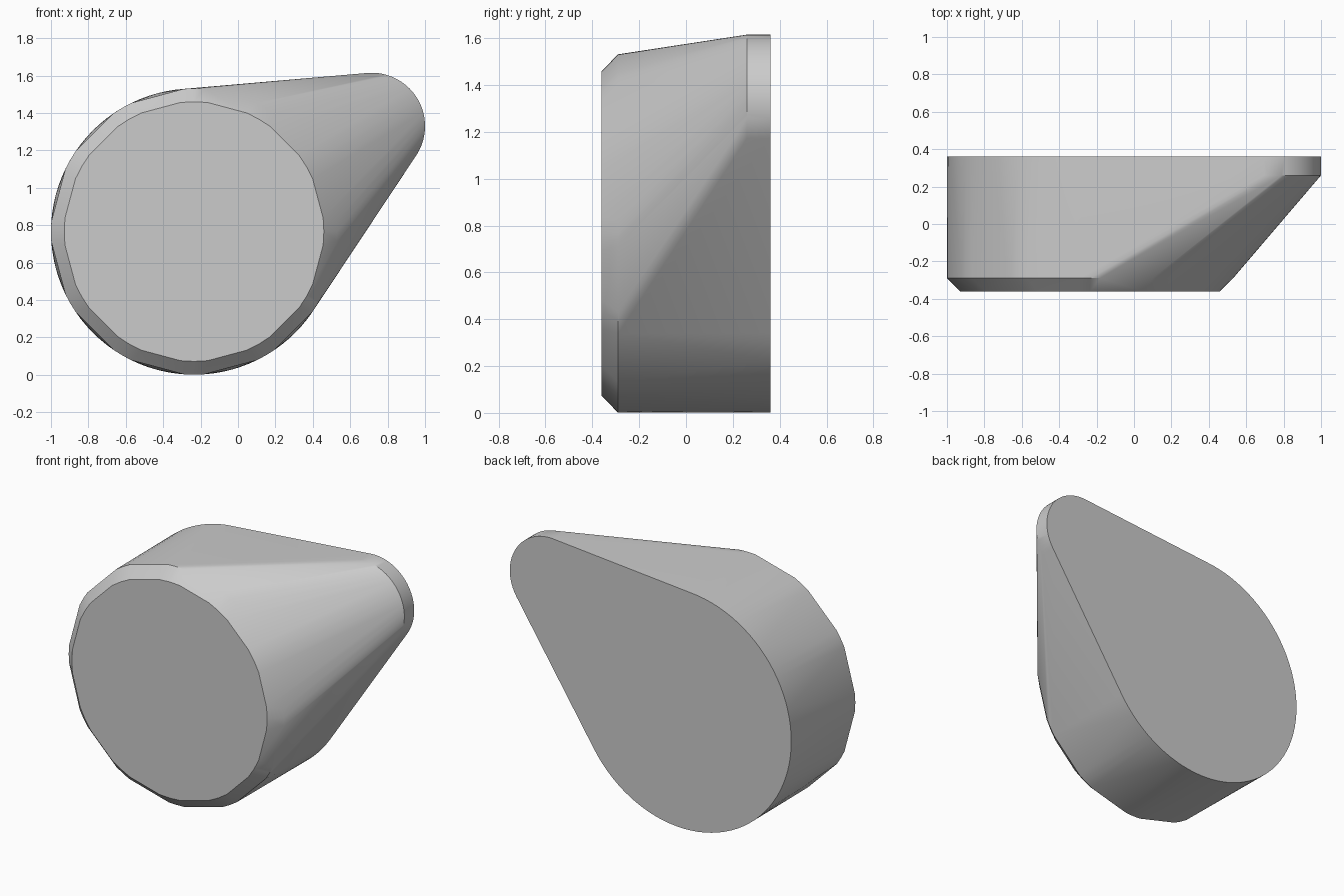
import bpy, bmesh, math

cube = bpy.data.objects.get("Cube")
if cube:
    bpy.data.objects.remove(cube, do_unlink=True)

BACK, FRONT = 0.36, -0.36
DIAL = (-0.235, 0.766)      # centre of the large round end, x and z
TIP = (0.715, 1.33)         # centre of the small pointer end
R_DIAL, R_TIP, R_FACE = 0.765, 0.285, 0.694


def circle(centre, radius, y, count=96):
    angles = [math.tau * i / count for i in range(count)]
    return ring(centre, radius, y, angles)


def blunt_polygon(centre, radius, y, sides, blunt):
    """Polygon whose corners are softened by a few points on the circle."""
    angles = [math.tau * i / sides + math.radians(blunt) * k
              for i in range(sides) for k in (-1, 0, 1)]
    return ring(centre, radius, y, angles)


def ring(centre, radius, y, angles):
    return [(centre[0] + radius * math.cos(a), y, centre[1] + radius * math.sin(a))
            for a in angles]


# Sections of the knob: round back, pointer tip, twelve-sided rim and front face
points = circle(DIAL, R_DIAL, BACK)
points += circle(TIP, R_TIP, BACK) + circle(TIP, R_TIP, 0.26)
points += blunt_polygon(DIAL, R_DIAL, -0.29, 12, 4)
points += blunt_polygon(DIAL, R_FACE, FRONT, 12, 6)

# Stretch one skin over all sections
bm = bmesh.new()
for p in points:
    bm.verts.new(p)
hull = bmesh.ops.convex_hull(bm, input=bm.verts[:])
loose = [v for v in bm.verts if not v.link_faces]
bmesh.ops.delete(bm, geom=loose, context='VERTS')
bmesh.ops.dissolve_limit(bm, angle_limit=math.radians(0.3),
                         verts=bm.verts[:], edges=bm.edges[:])
bmesh.ops.recalc_face_normals(bm, faces=bm.faces[:])

mesh = bpy.data.meshes.new("pointer_knob")
bm.to_mesh(mesh)
bm.free()
knob = bpy.data.objects.new("pointer_knob", mesh)
bpy.context.collection.objects.link(knob)

# Plain grey plastic
grey = bpy.data.materials.new("light_grey")
grey.use_nodes = True
colour = (0.6, 0.6, 0.6, 1)
grey.diffuse_color = colour
grey.node_tree.nodes["Principled BSDF"].inputs["Base Color"].default_value = colour
mesh.materials.append(grey)

# Smooth sides with crisp rims
bpy.ops.object.select_all(action='DESELECT')
knob.select_set(True)
bpy.context.view_layer.objects.active = knob
bpy.ops.object.shade_smooth_by_angle(angle=math.radians(30))
